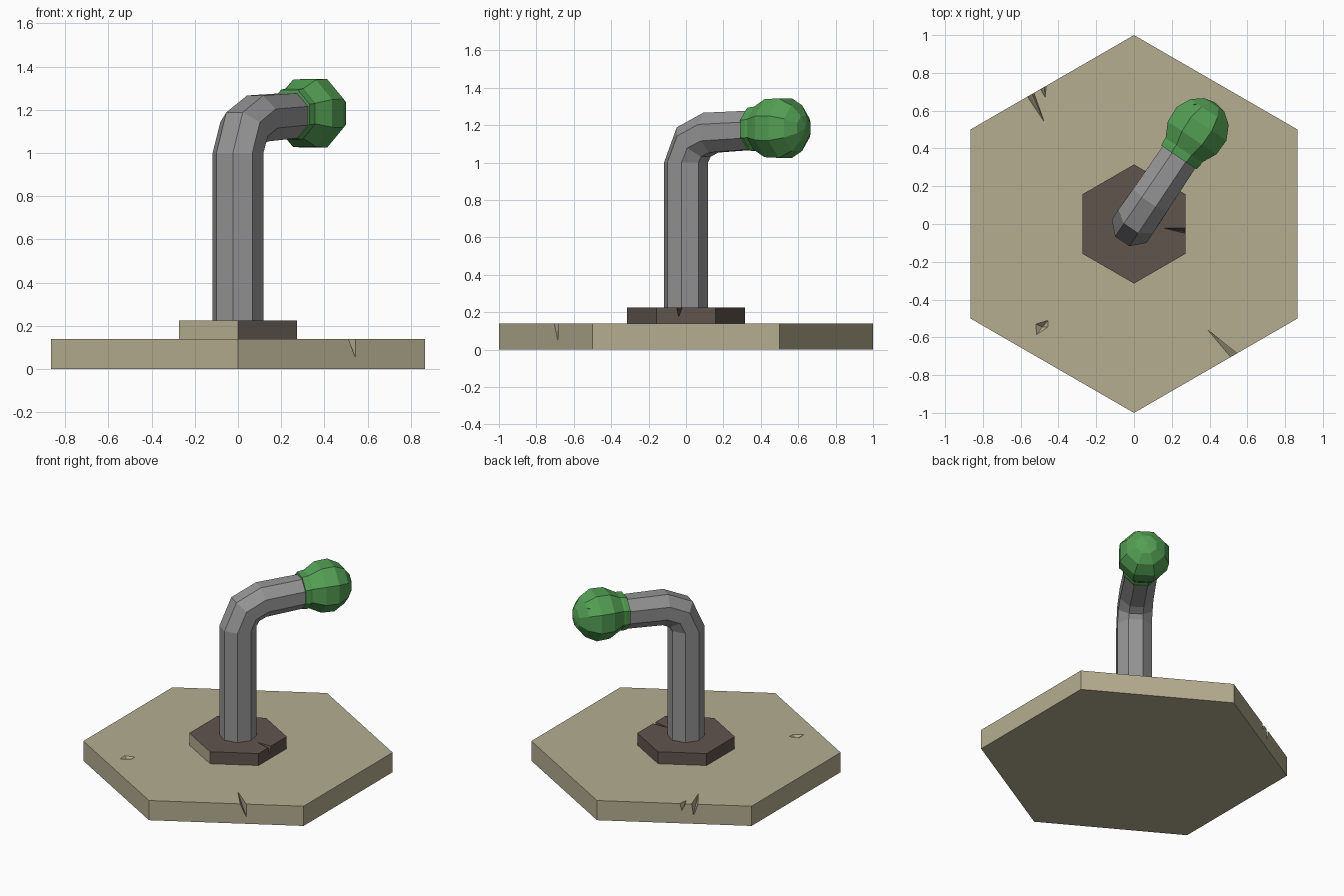
import bpy, bmesh
from math import radians, sin, cos, pi
from mathutils import Vector

cube = bpy.data.objects.get("Cube")
if cube:
    bpy.data.objects.remove(cube, do_unlink=True)

BEND = radians(56)                       # heading of the bent arm
D = Vector((cos(BEND), sin(BEND), 0))
Z = Vector((0, 0, 1))
SIDE = Z.cross(D)


def material(name, rgb):
    m = bpy.data.materials.new(name)
    m.use_nodes = True
    m.diffuse_color = (*rgb, 1)
    m.node_tree.nodes["Principled BSDF"].inputs["Base Color"].default_value = (*rgb, 1)
    return m


beige = material("beige stone", (0.46, 0.42, 0.28))
brown = material("dark brown", (0.12, 0.09, 0.076))
grey = material("grey metal", (0.30, 0.30, 0.30))
green = material("green", (0.088, 0.35, 0.088))


def finish(name, bm, *mats):
    bmesh.ops.recalc_face_normals(bm, faces=bm.faces)
    me = bpy.data.meshes.new(name)
    bm.to_mesh(me)
    bm.free()
    for m in mats:
        me.materials.append(m)
    ob = bpy.data.objects.new(name, me)
    bpy.context.scene.collection.objects.link(ob)
    return ob


def loft(name, rings, sides, phase, *mats):
    """Closed tube through rings of (distance along D, height, tilt, radius)."""
    bm = bmesh.new()
    loops = []
    for s, z, tilt, r in rings:
        t = radians(tilt)
        u = D * cos(t) - Z * sin(t)
        angles = [radians(phase) + 2 * pi * k / sides for k in range(sides)]
        loops.append([bm.verts.new(D * s + Z * z + (u * cos(a) + SIDE * sin(a)) * r)
                      for a in angles])
    for a, b in zip(loops, loops[1:]):
        for k in range(sides):
            n = (k + 1) % sides
            bm.faces.new((a[k], a[n], b[n], b[k]))
    bm.faces.new(loops[0][::-1])
    bm.faces.new(loops[-1])
    return finish(name, bm, *mats)


def cut(target, mouth, low, inner=None):
    """Chip a wedge out; with an inner tip the wedge runs out through the rim."""
    mouth = [Vector(p) for p in mouth]
    low = Vector(low)
    pts = mouth + [low]
    if inner:
        pts += [Vector((p.x * 1.06, p.y * 1.06, p.z)) for p in pts]
        pts.append(Vector(inner))
        mouth = mouth + [Vector(inner)] + pts[3:5]
    pts += [p + Z * 0.05 for p in mouth]
    bm = bmesh.new()
    hull = bmesh.ops.convex_hull(bm, input=[bm.verts.new(p) for p in pts])
    spare = {g for g in hull["geom_interior"] + hull["geom_unused"]
             if isinstance(g, bmesh.types.BMVert)}
    bmesh.ops.delete(bm, geom=list(spare), context="VERTS")
    cutter = finish("chip_cutter", bm, target.data.materials[0])
    cutter.hide_render = True
    mod = target.modifiers.new("chip", "BOOLEAN")
    mod.operation, mod.solver, mod.object = "DIFFERENCE", "EXACT", cutter
    bpy.context.view_layer.objects.active = target
    bpy.ops.object.modifier_apply(modifier=mod.name)
    bpy.data.objects.remove(cutter, do_unlink=True)


# Hexagonal base slab with chipped edges and a pit
H = 0.14
HEX = 90 - 56
base = loft("base_slab", [(0, 0, 0, 1), (0, H, 0, 1)], 6, HEX, beige)
cut(base, [(0.515, -0.703, H), (0.545, -0.685, H)], (0.545, -0.685, 0.05), (0.39, -0.56, H))
cut(base, [(-0.56, 0.677, H), (-0.53, 0.694, H)], (-0.54, 0.688, 0.06), (-0.475, 0.54, H))
cut(base, [(-0.49, 0.717, H), (-0.465, 0.731, H)], (-0.475, 0.726, 0.09), (-0.47, 0.67, H))
cut(base, [(-0.52, -0.53, H), (-0.455, -0.51, H), (-0.455, -0.545, H), (-0.515, -0.585, H)],
    (-0.485, -0.545, H - 0.025))

# Hexagonal mounting plate, one side in the slab colour
P = 0.225
plate = loft("mounting_plate", [(0, H, 0, 0.315), (0, P, 0, 0.315)], 6, HEX, brown, beige)
for f in plate.data.polygons:
    if f.normal.x < -0.3 and f.normal.y < -0.5:
        f.material_index = 1
cut(plate, [(0.273, -0.05, P), (0.273, -0.02, P)], (0.273, -0.04, 0.175), (0.16, -0.022, P))

# Bent octagonal pipe
loft("bent_pipe", [(0, P - 0.02, 0, 0.12), (0, 1.0, 0, 0.12), (0.05, 1.11, 45, 0.12),
                   (0.16, 1.16, 80, 0.117), (0.47, 1.175, 90, 0.112)],
     8, 22.5, grey)

# Faceted bulb with its collar
bulb = loft("bulb", [(0.425, 1.18, 90, 0.122), (0.455, 1.18, 90, 0.127), (0.47, 1.183, 90, 0.125),
                     (0.55, 1.184, 90, 0.168), (0.64, 1.184, 90, 0.172),
                     (0.715, 1.184, 90, 0.132), (0.76, 1.184, 90, 0.07), (0.772, 1.184, 90, 0.012)],
            8, 22.5, green)
cut(bulb, [(0.29, 0.62, 1.32), (0.375, 0.645, 1.32), (0.315, 0.64, 1.32)], (0.32, 0.632, 1.26))
